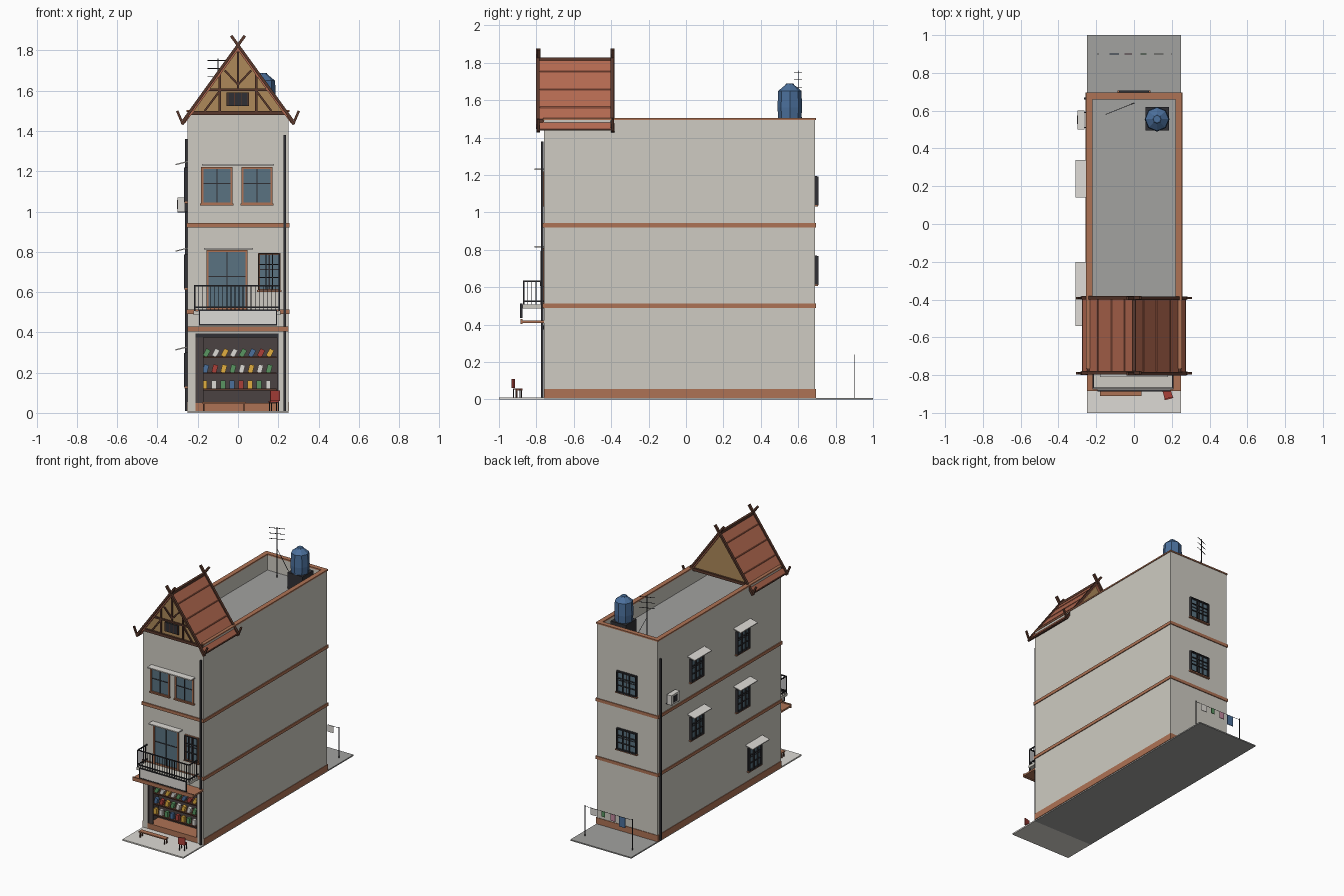
import bpy
from math import radians, pi
from mathutils import Vector, Matrix

if "Cube" in bpy.data.objects:
    bpy.data.objects.remove(bpy.data.objects["Cube"])

COLS = dict(wall=(.62, .60, .54), brick=(.42, .17, .09), roof=(.45, .14, .08), ochre=(.42, .25, .10),
            timber=(.10, .04, .025), dark=(.03, .03, .035), shop=(.07, .055, .055), glass=(.10, .17, .22),
            blue=(.07, .16, .33), pale=(.72, .70, .66), deck=(.36, .36, .35), red=(.40, .05, .04),
            green=(.10, .30, .12), yellow=(.75, .42, .05), pink=(.55, .25, .35))
MATS = {}
for n, c in COLS.items():
    MATS[n] = bpy.data.materials.new(n)
    MATS[n].diffuse_color = (*c, 1)


def mesh(name, verts, faces, mat, M=Matrix()):
    me = bpy.data.meshes.new(name)
    me.from_pydata([M @ Vector(v) for v in verts], [], faces)
    me.materials.append(MATS[mat])
    ob = bpy.data.objects.new(name, me)
    bpy.context.collection.objects.link(ob)
    return ob


BOXF = [(0, 1, 3, 2), (4, 6, 7, 5), (0, 4, 5, 1), (2, 3, 7, 6), (0, 2, 6, 4), (1, 5, 7, 3)]


def box(name, x0, x1, y0, y1, z0, z1, mat, M=Matrix()):
    return mesh(name, [(x, y, z) for x in (x0, x1) for y in (y0, y1) for z in (z0, z1)], BOXF, mat, M)


def beam(name, a, b, w, mat, d=None):
    """Square bar from a to b; w across, d deep."""
    a, b = Vector(a), Vector(b)
    d = d or w
    v = b - a
    M = Matrix.Translation(a) @ v.to_track_quat('Z', 'Y').to_matrix().to_4x4()
    return box(name, -w / 2, w / 2, -d / 2, d / 2, 0, v.length, mat, M)


def prism(name, pts, y0, y1, mat):
    """Extrude an xz outline along y."""
    n = len(pts)
    v = [(x, y, z) for y in (y0, y1) for x, z in pts]
    f = [tuple(range(n)), tuple(range(2 * n - 1, n - 1, -1))]
    f += [(i, i + n, (i + 1) % n + n, (i + 1) % n) for i in range(n)]
    return mesh(name, v, f, mat)


def lathe(name, prof, n, loc, mat):
    v = [Matrix.Rotation(2 * pi * i / n, 3, 'Z') @ Vector((r, 0, z)) + Vector(loc)
         for r, z in prof for i in range(n)]
    f = [(k * n + i, k * n + (i + 1) % n, (k + 1) * n + (i + 1) % n, (k + 1) * n + i)
         for k in range(len(prof) - 1) for i in range(n)]
    f += [tuple(reversed(range(n))), tuple(range(len(v) - n, len(v)))]
    return mesh(name, v, f, mat)


def window(name, M, w, h, grille=False, frame='brick', sill=True):
    """Local frame: wall at y=0, outward -y, base at z=0."""
    a = w / 2
    box(name + "_glass", -a, a, -.004, 0, 0, h, 'glass', M)
    for s in (-1, 1):
        box(name + "_jamb", s * a - .005, s * a + .005, -.01, 0, 0, h, frame, M)
    for z in (0, h):
        box(name + "_rail", -a - .005, a + .005, -.01, 0, z - .005, z + .005, frame, M)
    box(name + "_mullion", -.003, .003, -.008, 0, 0, h, 'dark', M)
    box(name + "_transom", -a, a, -.008, 0, h * .55, h * .55 + .005, 'dark', M)
    if sill:
        box(name + "_sill", -a - .01, a + .01, -.016, 0, -.009, 0, 'brick', M)
    if grille:
        for i in range(4):
            x = -a + w * i / 3
            box(name + "_bar", x - .003, x + .003, -.018, -.01, 0, h, 'dark', M)
        for z in (0, .35 * h, .7 * h, h):
            box(name + "_crossbar", -a, a, -.018, -.01, z - .0025, z + .0025, 'dark', M)


FY, BY = -.76, .69
# ground slabs
box("front_pavement", -.25, .25, -1, FY, 0, .01, 'pale')
box("rear_yard", -.25, .25, FY, 1, 0, .009, 'deck')
# main walls, with a recess left for the shop
box("main_block", -.25, .25, -.64, BY, .009, 1.38, 'wall')
box("front_wall", -.25, .25, FY, -.64, .39, 1.38, 'wall')
box("shop_pier_left", -.25, -.21, FY, -.64, .009, .39, 'wall')
box("shop_pier_right", .20, .25, FY, -.64, .009, .39, 'wall')
box("shop_step", -.21, .20, FY, -.64, .009, .05, 'brick')
box("shop_back", -.21, .20, -.645, -.638, .05, .39, 'shop')
for x0, x1 in ((-.21, -.203), (.193, .20)):
    box("shop_side", x0, x1, FY, -.64, .05, .39, 'shop')
box("shop_shutter", -.21, .20, -.762, -.745, .375, .395, 'dark')
box("shop_side_door", -.205, -.172, -.755, -.745, .05, .39, 'shop')
# roof deck, parapets and caps
box("roof_deck", -.22, .22, -.73, .66, 1.375, 1.385, 'deck')
for i, (x0, x1, y0, y1) in enumerate(((-.25, -.225, FY, BY), (.225, .25, FY, BY),
                                      (-.225, .225, FY, FY + .025), (-.225, .225, BY - .025, BY))):
    box("parapet", x0, x1, y0, y1, 1.38, 1.495, 'wall')
    e = .005
    box("parapet_cap", x0 - e, x1 + e, y0 - e, y1 + e, 1.495, 1.505, 'brick')
# floor bands and plinth
for z in (.49, .92):
    box("floor_band", -.256, .256, FY - .008, BY + .006, z, z + .023, 'brick')
for x0, x1, y0, y1 in ((-.254, -.25, FY, BY), (.25, .254, FY, BY), (-.254, .254, BY, BY + .004)):
    box("plinth", x0, x1, y0, y1, .009, .055, 'brick')
# shop shelves and goods
goods = ['yellow', 'blue', 'green', 'pale', 'red', 'pale', 'green', 'yellow']
for r in range(3):
    z = .12 + .08 * r
    box("shelf", -.2, .19, -.745, -.66, z - .008, z, 'timber')
    for i in range(8):
        M = Matrix.Translation((-.165 + i * .045, -.725, z)) @ Matrix.Rotation(radians(14 * r), 4, 'Y')
        box("shelf_goods", -.012, .012, -.012, .012, 0, .04, goods[(i * 3 + r) % 8], M)
# canopy and blank sign
box("shop_canopy", -.25, .25, -.88, FY, .41, .423, 'brick')
box("canopy_edge", -.25, .25, -.884, -.875, .403, .43, 'brick')
box("sign_board", -.19, .19, -.884, -.876, .44, .51, 'pale')
for z in (.438, .51):
    box("sign_frame", -.193, .193, -.887, -.875, z - .003, z + .003, 'dark')
for x in (-.191, .191):
    box("sign_frame_end", x - .003, x + .003, -.887, -.875, .438, .51, 'dark')
# balcony
box("balcony_floor", -.22, .21, -.875, FY, .487, .507, 'wall')
for z in (.525, .632):
    beam("rail_front", (-.215, -.868, z), (.205, -.868, z), .007, 'dark')
    for x in (-.215, .205):
        beam("rail_side", (x, -.868, z), (x, FY, z), .007, 'dark')
for i in range(22):
    x = -.215 + .02 * i
    beam("baluster", (x, -.868, .505), (x, -.868, .632), .007 if i in (0, 21) else .0035, 'dark')
for x in (-.215, .205):
    for i in range(1, 5):
        beam("side_baluster", (x, -.868 + .022 * i, .505), (x, -.868 + .022 * i, .632), .0035, 'dark')
# front windows, balcony door and awnings
T = Matrix.Translation
window("top_window_left", T((-.105, FY, 1.04)), .145, .175)
window("top_window_right", T((.095, FY, 1.04)), .145, .175)
window("balcony_door", T((-.055, FY, .515)), .195, .29, sill=False)
window("balcony_window", T((.155, FY, .61)), .10, .18, True)
box("top_awning", -.18, .18, -.81, FY, 1.228, 1.236, 'pale')
box("door_awning", -.17, .075, -.81, FY, .812, .82, 'pale')
# left windows with awnings, rear windows
for y, z in ((.24, 1.05), (-.30, 1.05), (.24, .62), (-.30, .62), (-.44, .13)):
    window("side_window", T((-.25, y, z)) @ Matrix.Rotation(-pi / 2, 4, 'Z'), .14, .165, True, 'dark')
    mesh("side_awning", [(x, y + dy, z + dz + t) for t in (0, .006) for x, dz in ((-.25, .195), (-.31, .18))
                         for dy in (-.1, .1)],
         [(0, 1, 3, 2), (4, 6, 7, 5), (0, 4, 5, 1), (2, 3, 7, 6), (0, 2, 6, 4), (1, 5, 7, 3)], 'pale')
for z in (1.04, .615):
    window("rear_window", T((0, BY, z)) @ Matrix.Rotation(pi, 4, 'Z'), .155, .15, True, 'dark')
# air conditioner and downpipes
box("air_conditioner", -.30, -.262, .50, .60, 1.0, 1.07, 'pale')
box("air_conditioner_fan", -.303, -.30, .53, .575, 1.012, 1.057, 'dark')
for y in (.51, .59):
    beam("air_conditioner_bracket", (-.25, y, .998), (-.30, y, .998), .006, 'dark')
beam("front_downpipe", (.233, -.769, .01), (.233, -.769, 1.38), .012, 'dark')
beam("side_downpipe", (-.258, .665, .01), (-.258, .665, 1.36), .012, 'dark')
# gable house on the roof front
prism("gable_block", [(-.235, 1.495), (.235, 1.495), (0, 1.808)], -.77, -.41, 'ochre')
for s in (-1, 1):
    prism("roof_slope", [(0, 1.80), (0, 1.822), (s * .275, 1.446), (s * .263, 1.438)], -.785, -.395, 'roof')
    for k in range(3):
        x = .05 + .07 * k
        beam("tile_course", (s * x, -.78, 1.822 - 1.367 * x), (s * x, -.40, 1.822 - 1.367 * x), .006, 'roof')
    for y in (-.79, -.392):
        # bargeboards crossing at the apex, curling up at the eaves
        beam("bargeboard", (-s * .034, y - s * .002, 1.873), (s * .272, y - s * .002, 1.45), .018, 'timber', .014)
        beam("eave_curl_low", (s * .25, y, 1.475), (s * .278, y, 1.432), .018, 'timber', .014)
        beam("eave_curl_tip", (s * .274, y, 1.434), (s * .302, y, 1.50), .012, 'timber')
    beam("eave_beam", (s * .268, -.79, 1.443), (s * .268, -.392, 1.443), .012, 'timber')
    beam("eave_rafter", (s * .24, -.78, 1.485), (s * .24, -.40, 1.485), .014, 'timber')
    beam("gable_post", (s * .09, -.774, 1.495), (s * .09, -.774, 1.69), .012, 'timber')
    beam("gable_brace_low", (s * .09, -.774, 1.60), (s * .165, -.774, 1.50), .01, 'timber')
    beam("gable_brace_high", (s * .065, -.774, 1.70), (0, -.774, 1.63), .01, 'timber')
beam("ridge_beam", (0, -.79, 1.82), (0, -.392, 1.82), .018, 'timber')
for y in (-.774, -.406):
    beam("gable_sill", (-.25, y, 1.49), (.25, y, 1.49), .02, 'timber')
beam("gable_collar", (-.15, -.774, 1.605), (.15, -.774, 1.605), .012, 'timber')
beam("gable_king_post", (0, -.774, 1.605), (0, -.774, 1.80), .012, 'timber')
box("gable_window", -.058, .055, -.78, -.77, 1.525, 1.592, 'dark')
for i in range(4):
    x = -.05 + .033 * i
    box("gable_louvre", x - .002, x + .002, -.784, -.78, 1.525, 1.592, 'timber')
# water tank
box("tank_stand", .06, .185, .495, .62, 1.385, 1.505, 'dark')
lathe("water_tank", [(.062, 1.505), (.066, 1.56), (.062, 1.65), (.025, 1.68), (.02, 1.688)], 8, (.122, .555, 0), 'blue')
# aerial
beam("aerial_mast", (-.1, .60, 1.385), (-.1, .60, 1.76), .004, 'dark')
for z in (1.67, 1.71, 1.75):
    beam("aerial_element", (-.15, .58, z), (-.05, .62, z), .003, 'dark')
beam("aerial_stay", (-.1, .60, 1.60), (0, .64, 1.385), .003, 'dark')
# laundry line in the yard
for x in (-.19, .2):
    beam("line_post", (x, .9, 0), (x, .9, .24), .004, 'dark')
beam("laundry_line", (-.19, .9, .232), (.2, .9, .232), .002, 'dark')
for x, w, h, m in ((.13, .05, .05, 'pale'), (.05, .03, .04, 'green'), (-.03, .04, .05, 'pink'), (-.105, .05, .075, 'blue')):
    box("laundry_cloth", x - w / 2, x + w / 2, .898, .902, .232 - h, .232, m)
# bench and chair on the pavement
box("bench_seat", -.18, .04, -.91, -.875, .047, .055, 'brick')
for x in (-.17, .03):
    for y in (-.905, -.88):
        beam("bench_leg", (x, y, .01), (x, y, .047), .006, 'timber')
C = T((.178, -.90, 0)) @ Matrix.Rotation(radians(15), 4, 'Z')
box("chair_seat", -.022, .022, -.02, .022, .052, .058, 'red', C)
box("chair_back", -.024, .024, -.028, -.02, .06, .11, 'red', C)
for x in (-.02, .016):
    for y in (-.02, .016):
        box("chair_leg", x, x + .004, y, y + .004, .01, .055, 'dark', C)

for m in bpy.data.materials:
    if m.users and not m.is_grease_pencil:
        m.use_nodes = True
        m.node_tree.nodes["Principled BSDF"].inputs["Base Color"].default_value = m.diffuse_color
